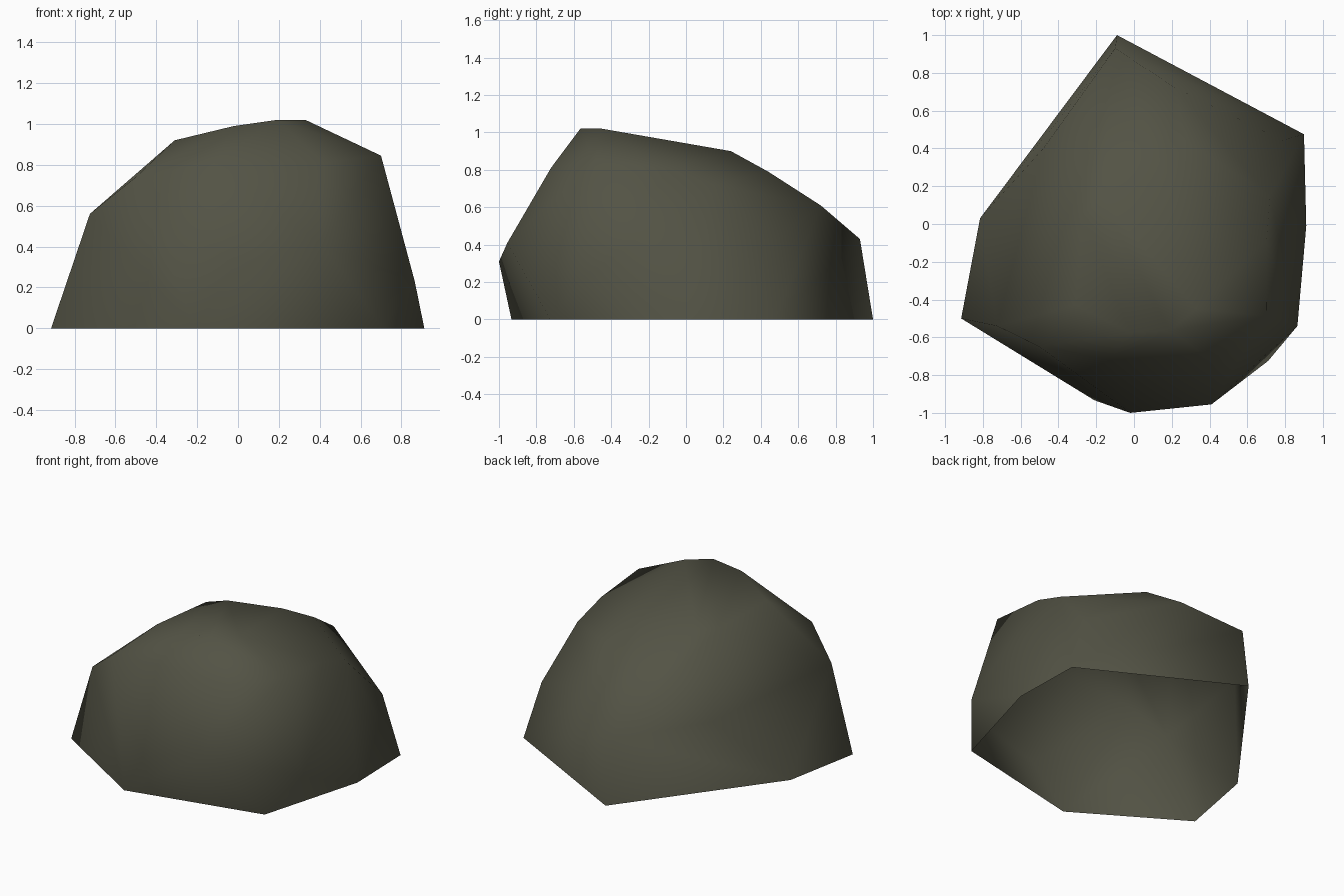
import bpy, bmesh

if "Cube" in bpy.data.objects:
    bpy.data.objects.remove(bpy.data.objects["Cube"])

# Corners of the faceted boulder, grouped from the ground up
base = [(-.09, 1), (.9, .475), (.912, -.01), (.71, -.725),
        (-.21, -.933), (-.915, -.5), (-.815, .03)]
belly = [(.865, -.54, .23), (.41, -.955, .41), (-.02, -1, .31),
         (.785, .443, .40), (-.1, .93, .43), (-.48, .40, .45)]
shoulder = [(-.725, -.54, .56), (-.5, -.65, .74), (.22, .72, .61),
            (.27, .44, .79), (.72, .147, .718), (.702, -.087, .805),
            (.70, -.486, .845), (.42, -.722, .81), (-.12, -.715, .81)]
crown = [(-.31, -.43, .92), (-.02, -.573, .99), (.19, -.565, 1.02),
         (.33, -.45, 1.02), (.17, .24, .90), (-.276, .05, .898),
         (-.174, .135, .903)]

# Wrap the corners in a convex skin
bm = bmesh.new()
for p in [(x, y, 0) for x, y in base] + belly + shoulder + crown:
    bm.verts.new(p)
bmesh.ops.convex_hull(bm, input=bm.verts[:])
loose = [v for v in bm.verts if not v.link_faces]
bmesh.ops.delete(bm, geom=loose, context='VERTS')
bmesh.ops.recalc_face_normals(bm, faces=bm.faces[:])

# The shell is open underneath: drop the faces lying on the ground
ground = [f for f in bm.faces if all(v.co.z < .001 for v in f.verts)]
bmesh.ops.delete(bm, geom=ground, context='FACES')
for f in bm.faces:
    f.smooth = True

mesh = bpy.data.meshes.new("boulder")
bm.to_mesh(mesh)
bm.free()
rock = bpy.data.objects.new("boulder", mesh)
bpy.context.collection.objects.link(rock)

# Dark olive stone
stone = bpy.data.materials.new("olive stone")
stone.diffuse_color = (.086, .086, .059, 1)
stone.use_nodes = True
stone.node_tree.nodes["Principled BSDF"].inputs["Base Color"].default_value = stone.diffuse_color
mesh.materials.append(stone)
